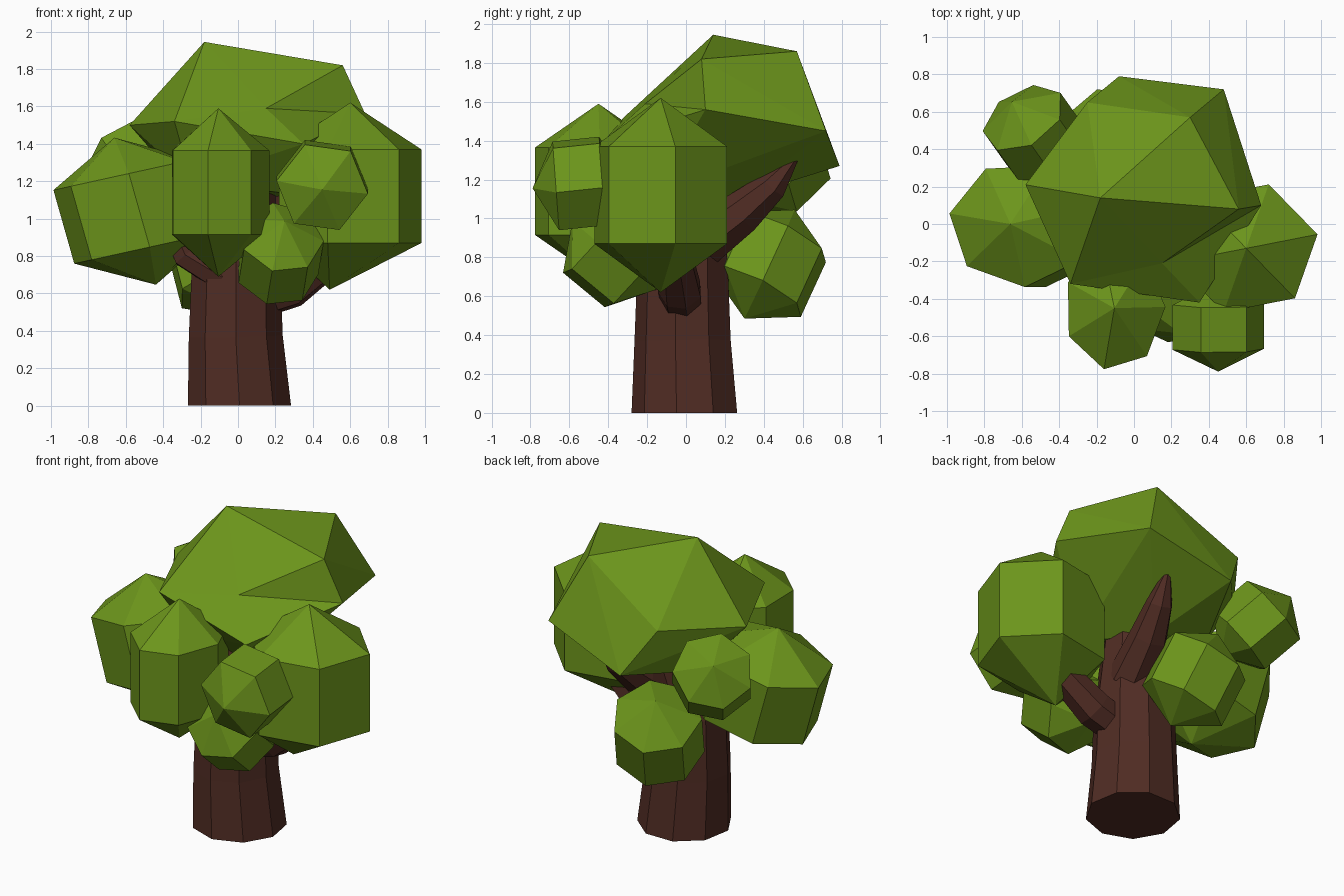
import bpy, bmesh
from math import radians, pi
from mathutils import Vector, Euler, Matrix

cube = bpy.data.objects.get("Cube")
if cube:
    bpy.data.objects.remove(cube, do_unlink=True)


def material(name, color):
    m = bpy.data.materials.new(name)
    m.use_nodes = True
    m.diffuse_color = (*color, 1)
    m.node_tree.nodes["Principled BSDF"].inputs["Base Color"].default_value = (*color, 1)
    return m


leaf = material("leaf green", (0.15, 0.30, 0.011))
bark = material("bark brown", (0.08, 0.025, 0.017))


def finish(bm, name, mat):
    bmesh.ops.recalc_face_normals(bm, faces=bm.faces[:])
    mesh = bpy.data.meshes.new(name)
    bm.to_mesh(mesh)
    bm.free()
    mesh.materials.append(mat)
    obj = bpy.data.objects.new(name, mesh)
    bpy.context.collection.objects.link(obj)
    return obj


def clump(name, center, size, spin=0, tilt=(0, 0, 0), sides=7, toe=0):
    """Faceted ball of leaves: two rings between two poles; toe slides the lowest point in x."""
    bm = bmesh.new()
    bmesh.ops.create_uvsphere(bm, u_segments=sides, v_segments=3, radius=1)
    bm.transform(Matrix.Translation(center) @ Matrix.Diagonal((*size, 1))
                 @ Euler([radians(a) for a in tilt]).to_matrix().to_4x4()
                 @ Matrix.Rotation(radians(spin), 4, "Z"))
    min(bm.verts, key=lambda v: v.co.z).co.x += toe
    return finish(bm, name, leaf)


def limb(name, path, radii, sides):
    """Tapered faceted tube along a path."""
    bm = bmesh.new()
    path = [Vector(p) for p in path]
    rings = []
    for i, (p, r) in enumerate(zip(path, radii)):
        along = path[min(i + 1, len(path) - 1)] - path[max(i - 1, 0)]
        rot = Vector((0, 0, 1)).rotation_difference(along).to_matrix().to_4x4()
        if i == 0 and name == "trunk":
            rot = Matrix.Identity(4)
        rings.append(bmesh.ops.create_circle(
            bm, segments=sides, radius=r, cap_ends=False,
            matrix=Matrix.Translation(p) @ rot @ Matrix.Rotation(pi, 4, "Z"))["verts"])
    for a, b in zip(rings, rings[1:]):
        for k in range(sides):
            n = (k + 1) % sides
            bm.faces.new((a[k], a[n], b[n], b[k]))
    bm.faces.new(rings[0])
    bm.faces.new(rings[-1])
    return finish(bm, name, bark)


# Trunk and branches
limb("trunk", [(0.008, 0, 0), (-0.012, -0.01, 0.37), (-0.01, -0.01, 0.75), (0.02, 0.02, 1.2)],
     [0.28, 0.255, 0.24, 0.18], 9)
limb("back_branch", [(0.08, 0.06, 0.86), (0.13, 0.29, 1.03), (0.18, 0.45, 1.17), (0.215, 0.56, 1.31)],
     [0.14, 0.115, 0.08, 0.022], 7)
limb("left_branch", [(0.1, -0.02, 0.57), (0.28, -0.03, 0.63), (0.55, -0.06, 0.83)],
     [0.11, 0.115, 0.09], 7)
limb("right_branch", [(-0.08, -0.15, 0.68), (-0.28, -0.13, 0.8), (-0.42, -0.1, 1.1)],
     [0.08, 0.075, 0.05], 6)

# Leaf clumps around the crown
clump("right_clump", (-0.55, 0.0, 1.04), (0.46, 0.39, 0.405), 29, (0, -14, 0))
clump("front_clump", (-0.105, -0.45, 1.14), (0.315, 0.385, 0.45), 14)
clump("left_clump", (0.6, -0.13, 1.12), (0.45, 0.415, 0.5), -18, (0, 0, 0), 6, -0.11)
clump("front_left_clump", (0.45, -0.55, 1.18), (0.285, 0.24, 0.285), 22, (95, 0, 0), 6)
clump("low_front_clump", (0.22, -0.37, 0.81), (0.26, 0.28, 0.28), 20, (50, 10, 0))
clump("low_back_clump", (-0.1, 0.43, 0.765), (0.31, 0.305, 0.32), 20, (-25, -15, 0))
clump("back_right_clump", (-0.53, 0.48, 1.265), (0.28, 0.27, 0.27), 10, (-40, -35, 0))

# Irregular crown: an upper mass and a front ledge sharing the notch corner
peak, back_peak, side_peak = (-0.18, 0.14, 1.945), (0.3, 0.57, 1.86), (0.56, 0.08, 1.82)
side, notch, front = (0.68, 0.1, 1.56), (0.15, -0.21, 1.59), (0.35, -0.42, 1.4)
corner, wing = (-0.34, -0.32, 1.52), (-0.58, 0.21, 1.5)
back_low, back_side, back_wing = (-0.08, 0.79, 1.27), (0.48, 0.72, 1.45), (-0.25, 0.65, 1.55)
under = [(-0.25, -0.12, 1.2), (0.3, -0.15, 1.13), (0.05, 0.25, 1.1)]
upper = [peak, back_peak, side_peak, side, notch, corner, wing,
         back_low, back_side, back_wing, (-0.3, 0.32, 1.18), *under]
ledge = [side, notch, front, corner, *under]

crown = bmesh.new()
for points in (upper, ledge):
    verts = [crown.verts.new(p) for p in points]
    hull = bmesh.ops.convex_hull(crown, input=verts)
    inner = [v for v in hull["geom_interior"] if isinstance(v, bmesh.types.BMVert) and v.is_valid]
    bmesh.ops.delete(crown, geom=inner, context="VERTS")
finish(crown, "crown", leaf)
